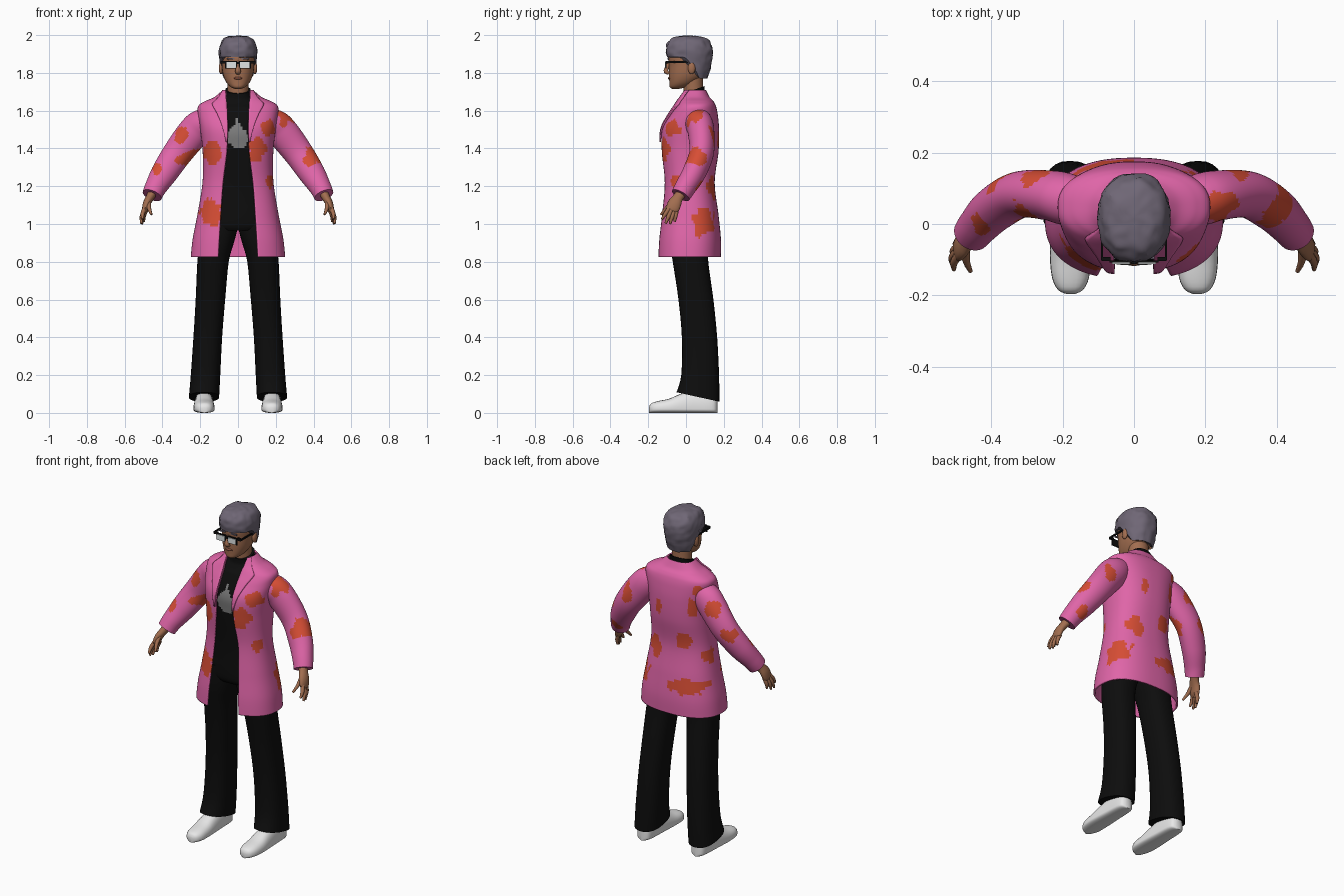
import bpy, bmesh, math
from mathutils import Vector, noise

if "Cube" in bpy.data.objects:
    bpy.data.objects.remove(bpy.data.objects["Cube"])

def mat(name, r, g, b):
    m = bpy.data.materials.new(name)
    m.diffuse_color = (r, g, b, 1)
    m.use_nodes = True
    m.node_tree.nodes["Principled BSDF"].inputs["Base Color"].default_value = m.diffuse_color
    return m

PINK = mat("pink cloth", 0.74, 0.13, 0.39)
ORANGE = mat("orange patch", 0.68, 0.075, 0.035)
BLACK = mat("black cloth", 0.004, 0.004, 0.004)
GREY = mat("grey print", 0.20, 0.20, 0.20)
SKIN = mat("skin", 0.36, 0.155, 0.08)
LIP = mat("lips", 0.25, 0.085, 0.05)
HAIR = mat("violet grey hair", 0.16, 0.135, 0.18)
WHITE = mat("white leather", 0.82, 0.82, 0.82)
LENS = mat("pale lens", 0.75, 0.78, 0.78)

def ev(keys, t):
    """Smooth curve through key tuples, t from 0 to 1."""
    f = min(max(t, 0), 1) * (len(keys) - 1)
    i = min(int(f), len(keys) - 2)
    f -= i
    a, b, c, d = (keys[min(max(k, 0), len(keys) - 1)] for k in (i - 1, i, i + 1, i + 2))
    return [q + .5 * f * (r - p + f * (2 * p - 5 * q + 4 * r - s + f * (3 * (q - r) + s - p)))
            for p, q, r, s in zip(a, b, c, d)]

def spow(v, p):
    return math.copysign(abs(v) ** p, v)

def around(hw, yf, yb, a, p=2.4, cx=0.0):
    """Point on a rounded outline; a = 0 is the front."""
    return (cx + hw * spow(math.sin(a), 2 / p),
            (yf + yb) / 2 - (yb - yf) / 2 * spow(math.cos(a), 2 / p))

def finish(name, bm, mats, rule=None, angle=0.8):
    bmesh.ops.recalc_face_normals(bm, faces=bm.faces)
    bm.normal_update()
    if rule:
        for f in bm.faces:
            f.material_index = rule(f.calc_center_median(), f.normal)
    me = bpy.data.meshes.new(name)
    bm.to_mesh(me)
    bm.free()
    ob = bpy.data.objects.new(name, me)
    bpy.context.collection.objects.link(ob)
    for m in mats:
        me.materials.append(m)
    bpy.ops.object.select_all(action='DESELECT')
    ob.select_set(True)
    bpy.context.view_layer.objects.active = ob
    bpy.ops.object.shade_smooth_by_angle(angle=angle)
    return ob

def skin_rows(name, rows, mats, closed=True, caps=True, rule=None, angle=0.8):
    bm = bmesh.new()
    vs = [[bm.verts.new(p) for p in row] for row in rows]
    n = len(rows[0])
    for lo, hi in zip(vs, vs[1:]):
        for i in range(n if closed else n - 1):
            j = (i + 1) % n
            bm.faces.new((lo[i], lo[j], hi[j], hi[i]))
    if closed and caps:
        bm.faces.new(vs[0])
        bm.faces.new(vs[-1])
    return finish(name, bm, mats, rule, angle)

def stack(name, keys, mats, rows=24, cols=32, p=2.4, tilt=lambda z, y: 0, rule=None):
    """Loft of level outlines: keys are (z, half width, front y, back y, centre x)."""
    out = []
    for j in range(rows + 1):
        z, hw, yf, yb, cx = ev(keys, j / rows)
        ring = [around(hw, yf, yb, 2 * math.pi * i / cols, p, cx) for i in range(cols)]
        out.append([(x, y, z + tilt(z, y)) for x, y in ring])
    return skin_rows(name, out, mats, rule=rule)

def tube(name, keys, mats, rows=10, cols=12, rule=None):
    """Tube along keys of (x, y, z, radius, depth radius)."""
    out = []
    for j in range(rows + 1):
        t = j / rows
        k = ev(keys, t)
        d = (Vector(ev(keys, t + .02)[:3]) - Vector(ev(keys, t - .02)[:3])).normalized()
        s = d.cross(Vector((0, 1, 0))).normalized()
        u = s.cross(d)
        out.append([Vector(k[:3]) + s * k[3] * math.cos(a) + u * k[4] * math.sin(a)
                    for a in (2 * math.pi * i / cols for i in range(cols))])
    return skin_rows(name, out, mats, rule=rule)

def blob(name, c, r, m):
    bm = bmesh.new()
    bmesh.ops.create_uvsphere(bm, u_segments=14, v_segments=10, radius=1)
    for v in bm.verts:
        v.co = Vector((v.co.x * r[0], v.co.y * r[1], v.co.z * r[2])) + Vector(c)
    return finish(name, bm, [m])

def box(name, c, size, m):
    bm = bmesh.new()
    bmesh.ops.create_cube(bm, size=1)
    for v in bm.verts:
        v.co = Vector((v.co.x * size[0], v.co.y * size[1], v.co.z * size[2])) + Vector(c)
    return finish(name, bm, [m], angle=0.5)

# Orange patches: (axis faced, sign, across, height, half width, half height)
TORSO = [(1, -1, -.135, 1.375, .05, .06), (1, -1, -.145, 1.06, .06, .065), (1, -1, .10, 1.395, .045, .07),
         (1, -1, .155, 1.51, .04, .045), (1, -1, .17, 1.22, .022, .035), (0, 1, .09, 1.01, .06, .075),
         (0, 1, .14, 1.21, .03, .05), (1, 1, .065, 1.45, .022, .04), (1, 1, -.14, 1.47, .022, .055),
         (1, 1, -.085, 1.27, .045, .05), (1, 1, .09, 1.18, .035, .05), (1, 1, -.11, 1.0, .11, .045),
         (0, -1, .05, 1.17, .04, .04), (1, 1, -.17, 1.58, .03, .03)]
SLEEVE = [(1, -1, -.30, 1.47, .035, .05), (1, -1, -.43, 1.29, .025, .03), (1, -1, -.295, 1.34, .03, .025),
          (1, -1, .24, 1.57, .025, .05), (1, -1, .38, 1.34, .035, .035), (0, 1, .05, 1.58, .04, .045),
          (0, 1, .055, 1.355, .05, .045), (1, 1, .29, 1.45, .035, .06), (1, 1, -.27, 1.5, .04, .05),
          (1, 1, -.37, 1.37, .04, .04), (1, 1, .42, 1.2, .03, .04)]

def patches(table):
    def rule(c, n):
        wob = 1 + .45 * noise.noise(c * 28)
        for ax, s, a, z, ra, rz in table:
            if n[ax] * s > .25 and math.hypot((c[1 - ax] - a) / ra, (c.z - z) / rz) < wob:
                return 1
        return 0
    return rule

# Jacket body, an open-fronted shell: (z, half width, front y, back y, half gap)
COAT = [(.825, .25, -.155, .185, .105), (.92, .24, -.15, .185, .10), (1.05, .215, -.135, .172, .092),
        (1.22, .188, -.12, .152, .08), (1.38, .187, -.132, .172, .06), (1.5, .2, -.13, .175, .055),
        (1.58, .212, -.09, .168, .056), (1.625, .21, -.06, .158, .058), (1.65, .175, -.045, .145, .06),
        (1.672, .125, -.032, .125, .064), (1.71, .08, -.012, .105, .066)]

def coat(u, v, grow=0.0):
    z, hw, yf, yb, gap = ev(COAT, v)
    hw, yf, yb = hw + grow, yf - grow, yb + grow
    a0 = math.asin(min(1, gap / hw) ** 1.2)
    x, y = around(hw, yf, yb, a0 + (2 * math.pi - 2 * a0) * u)
    return (x, y, z)

jacket = skin_rows("jacket_body", [[coat(i / 120, j / 90) for i in range(121)] for j in range(91)],
                   [PINK, ORANGE], closed=False, rule=patches(TORSO))
jacket.modifiers.new("cloth", 'SOLIDIFY').thickness = 0.01

# Lapels lie just over the front edges
for side, flip in (("right", False), ("left", True)):
    rows = []
    for j in range(21):
        v = .44 + .56 * j / 20
        w = .075 * min(1, (j + 1) / 12)
        rows.append([coat(1 - w * i / 6 if flip else w * i / 6, v, .010) for i in range(7)])
    lapel = skin_rows(side + "_lapel", rows, [PINK], closed=False)
    lapel.modifiers.new("cloth", 'SOLIDIFY').thickness = 0.008

# Black sweater with a grey print on the chest
def print_rule(c, n):
    if n.y > -.2:
        return 0
    body = math.hypot(c.x / .056, (c.z - 1.46) / .06) < 1 + .25 * noise.noise(c * 45)
    spike = 1.48 < c.z < 1.56 and abs(c.x + .005) < (1.565 - c.z) * .35
    return 1 if body or spike else 0

stack("sweater", [(1.08, .165, -.10, .12, 0), (1.2, .165, -.10, .12, 0), (1.4, .165, -.112, .145, 0),
                  (1.5, .165, -.112, .14, 0), (1.6, .145, -.066, .125, 0), (1.65, .095, -.035, .105, 0),
                  (1.68, .07, -.018, .098, 0), (1.71, .067, -.015, .097, 0)], [BLACK, GREY],
      rows=80, cols=120, tilt=lambda z, y: (y - .04) * .35 * max(0, min(1, (z - 1.62) / .06)), rule=print_rule)

# Trousers
stack("trouser_hips", [(.965, .15, -.085, .12, 0), (1.0, .175, -.10, .14, 0), (1.1, .17, -.10, .135, 0),
                       (1.18, .16, -.09, .115, 0)], [BLACK])
LEG = [(.085, .08, -.05, .177, .18), (.2, .078, -.025, .175, .172), (.4, .076, -.022, .165, .16),
       (.6, .078, -.04, .145, .146), (.8, .083, -.07, .118, .132), (.9, .09, -.085, .12, .112),
       (.98, .09, -.09, .125, .093), (1.05, .08, -.09, .12, .09)]

# Shoe sections along y: (y, half width, height, centre x)
SHOE = [(-.196, .012, .03, .178), (-.185, .035, .05, .178), (-.15, .052, .062, .178), (-.09, .056, .075, .18),
        (-.03, .054, .10, .18), (.04, .05, .12, .18), (.12, .046, .12, .18), (.155, .036, .11, .18),
        (.167, .012, .08, .18)]
ARM = [(.13, .055, 1.575, .045, .06), (.185, .068, 1.535, .078, .072), (.235, .08, 1.485, .085, .07),
       (.32, .082, 1.375, .078, .065), (.39, .042, 1.27, .07, .062), (.435, -.003, 1.195, .058, .056),
       (.455, -.028, 1.152, .053, .052)]
# Fingers and thumb: root and tip
DIGITS = {"index_finger": ((.493, -.088, 1.085), (.505, -.128, 1.025)),
          "middle_finger": ((.495, -.078, 1.075), (.512, -.108, 1.003)),
          "ring_finger": ((.492, -.064, 1.07), (.508, -.085, 1.0)),
          "little_finger": ((.486, -.05, 1.075), (.498, -.06, 1.012)),
          "thumb": ((.472, -.07, 1.12), (.458, -.133, 1.05))}

for s, side in ((1, "left"), (-1, "right")):
    def mx(keys):
        return [(k[0] * s,) + tuple(k[1:]) for k in keys]
    stack(side + "_trouser_leg", [k[:4] + (k[4] * s,) for k in LEG], [BLACK], rows=28, cols=28,
          tilt=lambda z, y: -(y - .06) * .22 * max(0, 1 - (z - .085) / .12))
    rows = []
    for j in range(25):
        y, hw, h, cx = ev(SHOE, j / 24)
        ring = [(spow(math.cos(a), .8), spow(math.sin(a), .8)) for a in
                (2 * math.pi * i / 24 for i in range(24))]
        rows.append([(s * cx + hw * c, y, max(0, .02 + (h - .02) * q if q > 0 else .02 + .02 * q))
                     for c, q in ring])
    skin_rows(side + "_shoe", rows, [WHITE])
    tube(side + "_sleeve", mx(ARM), [PINK, ORANGE], rows=60, cols=64, rule=patches(SLEEVE))
    # Hand
    tube(side + "_palm", mx([(.45, -.02, 1.17, .026, .03), (.466, -.042, 1.14, .022, .028),
                             (.483, -.06, 1.11, .02, .036), (.493, -.072, 1.075, .015, .034),
                             (.496, -.075, 1.06, .006, .02)]), [SKIN], rows=12, cols=16)
    for name, (a, b) in DIGITS.items():
        mid = [(p + q) / 2 for p, q in zip(a, b)]
        tube(side + "_" + name, mx([(*a, .012, .012), (mid[0] + .006, *mid[1:], .011, .011),
                                    (*b, .006, .006)]), [SKIN], rows=6, cols=8)
    # Ear and glasses
    blob(side + "_ear", (s * .09, .03, 1.825), (.012, .02, .032), SKIN)
    box(side + "_lens", (s * .036, -.109, 1.841), (.05, .006, .032), LENS)
    box(side + "_frame", (s * .037, -.105, 1.843), (.064, .006, .042), BLACK)
    box(side + "_frame_corner", (s * .078, -.098, 1.857), (.024, .012, .014), BLACK)
    box(side + "_temple_arm", (s * .09, -.035, 1.857), (.006, .135, .01), BLACK)
    box(side + "_eyebrow", (s * .038, -.094, 1.876), (.04, .008, .008), HAIR)
box("glasses_bridge", (0, -.108, 1.852), (.02, .008, .01), BLACK)

# Neck and head
tube("neck", [(0, .045, 1.64, .058, .055), (0, .04, 1.7, .056, .052), (0, .035, 1.78, .058, .055)],
     [SKIN], cols=24)
stack("head", [(1.716, .018, -.075, -.035, 0), (1.726, .04, -.086, .01, 0), (1.75, .062, -.088, .055, 0),
               (1.79, .079, -.09, .1, 0), (1.84, .086, -.09, .118, 0), (1.9, .087, -.093, .12, 0),
               (1.96, .06, -.05, .08, 0)], [SKIN], p=2.2)
tube("nose", [(0, -.085, 1.86, .008, .008), (0, -.1, 1.83, .011, .011), (0, -.106, 1.808, .015, .012),
              (0, -.09, 1.797, .012, .008)], [SKIN])
blob("lips", (0, -.087, 1.772), (.024, .008, .007), LIP)

# Short lumpy hair, high over the forehead and low on the nape
CROWN = [(1.77, .082, -.06, .112, 0), (1.82, .092, -.085, .13, 0), (1.88, .1, -.1, .14, 0),
         (1.93, .1, -.107, .142, 0), (1.97, .085, -.09, .122, 0), (1.99, .056, -.052, .088, 0),
         (1.998, .002, .015, .021, 0)]
rows = []
for j in range(25):
    row = []
    for i in range(48):
        a = 2 * math.pi * i / 48
        back = min(a, 2 * math.pi - a)
        start = .345 * min(1, max(0, (2.1 - back) / .7))
        z, hw, yf, yb, _ = ev(CROWN, start + (1 - start) * j / 24)
        x, y = around(hw, yf, yb, a, 2.2)
        lump = .007 * noise.noise(Vector((x, y, z)) * 32) * min(1, (24 - j) / 3)
        d = Vector((x, y - .02, (z - 1.87) * .4)).normalized() * lump
        row.append((x + d.x, y + d.y, min(2.0, z + d.z)))
    rows.append(row)
skin_rows("hair", rows, [HAIR], angle=0.5)
